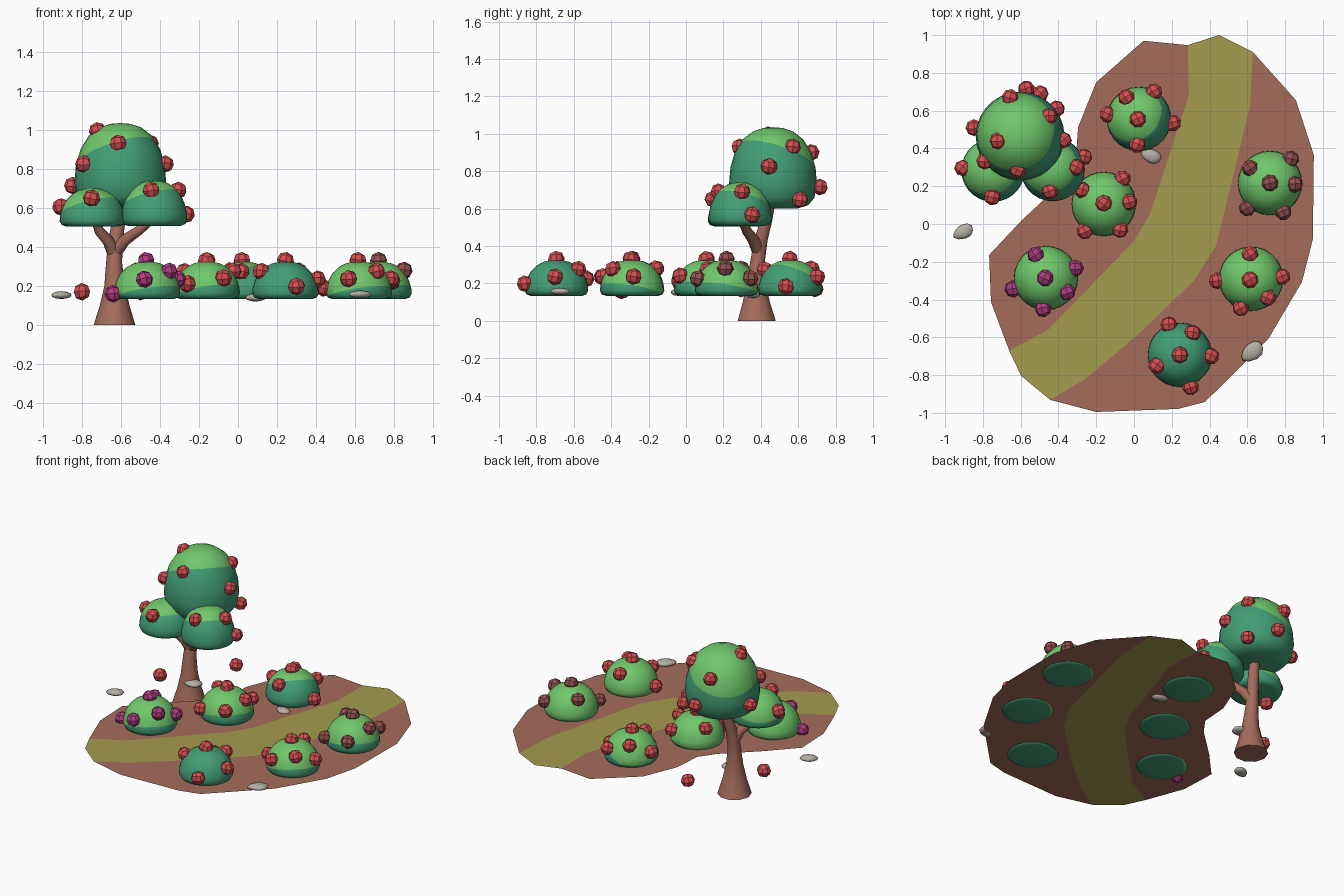
import bpy, bmesh, math, random
from mathutils import Vector, Matrix, Euler

if "Cube" in bpy.data.objects:
    bpy.data.objects.remove(bpy.data.objects["Cube"])

random.seed(4)

def mat(name, r, g, b):
    m = bpy.data.materials.new(name)
    lin = lambda c: ((c / 255 + 0.055) / 1.055) ** 2.4
    m.diffuse_color = (lin(r), lin(g), lin(b), 1)
    m.use_nodes = True
    m.node_tree.nodes["Principled BSDF"].inputs["Base Color"].default_value = m.diffuse_color
    return m

BROWN = mat("brown", 165, 108, 91)
PATH = mat("olive path", 164, 156, 79)
LIGHT = mat("light green", 112, 200, 108)
DARK = mat("dark green", 66, 158, 118)
RED = mat("red", 214, 78, 80)
MAGENTA = mat("magenta", 176, 60, 130)
DULL = mat("dull red", 150, 80, 80)
GREY = mat("stone grey", 180, 175, 165)

def make(name, bm, mats, smooth=None):
    bmesh.ops.recalc_face_normals(bm, faces=bm.faces[:])
    me = bpy.data.meshes.new(name)
    bm.to_mesh(me)
    bm.free()
    for m in mats:
        me.materials.append(m)
    ob = bpy.data.objects.new(name, me)
    bpy.context.collection.objects.link(ob)
    if smooth:
        bpy.ops.object.select_all(action='DESELECT')
        bpy.context.view_layer.objects.active = ob
        ob.select_set(True)
        bpy.ops.object.shade_smooth_by_angle(angle=math.radians(smooth))
    return ob

# Ground: two brown halves and the winding path between them, one flat sheet
G = 0.14
path_left = [(.285, .947), (.29, .68), (.085, .053), (0, -.09), (-.45, -.556), (-.66, -.672)]
path_right = [(.63, .91), (.614, .62), (.434, -.116), (.317, -.30), (.03, -.577),
              (-.25, -.815), (-.444, -.931)]
rim_left = [(-.757, -.413), (-.767, -.164), (-.598, .016), (-.39, .21), (-.31, .32),
            (-.296, .513), (-.2, .75), (.05, .97)]
rim_right = [(-.2, -.995), (.233, -.979), (.376, -.942), (.71, -.61), (.889, -.307),
             (.947, -.08), (.952, .365), (.857, .656)]
path_start, path_end = [(.45, 1.0)], [(-.598, -.804)]
bm = bmesh.new()
for loop, mi in ((path_left + rim_left, 0), (path_right + rim_right, 0),
                 (path_left + path_end + path_right[::-1] + path_start, 1)):
    f = bm.faces.new([bm.verts.new((x, y, G)) for x, y in loop])
    f.material_index = mi
    f.normal_update()
    if f.normal.z < 0:
        f.normal_flip()
bmesh.ops.triangulate(bm, faces=bm.faces[:])
bmesh.ops.remove_doubles(bm, verts=bm.verts[:], dist=1e-4)
ground = make("ground", bm, [BROWN, PATH])
if ground.data.polygons[0].normal.z < 0:
    ground.data.flip_normals()

# Foliage: spun dome, cut by a tilted plane into a light cap and a dark base
LOW = [(0, 0), (.8, 0), (.94, .04), (1, .14), (.985, .3), (.92, .5),
       (.8, .69), (.62, .85), (.4, .95), (.2, .99), (0, 1)]
TALL = [(0, 0), (.55, 0), (.8, .04), (.94, .13), (1, .3), (.97, .5),
        (.87, .69), (.69, .85), (.45, .95), (.22, .99), (0, 1)]

def dome(name, x, y, r, z0, z1, split, tilt, prof=LOW):
    bm = bmesh.new()
    vs = [bm.verts.new((x + a * r, y, z0 + b * (z1 - z0))) for a, b in prof]
    es = [bm.edges.new(p) for p in zip(vs, vs[1:])]
    bmesh.ops.spin(bm, geom=vs + es, cent=(x, y, 0), axis=(0, 0, 1),
                   angle=2 * math.pi, steps=28)
    bmesh.ops.remove_doubles(bm, verts=bm.verts[:], dist=1e-4)
    co, no = Vector((x, y, split)), Vector((-tilt, tilt, 1)).normalized()
    bmesh.ops.bisect_plane(bm, geom=bm.verts[:] + bm.edges[:] + bm.faces[:],
                           plane_co=co, plane_no=no)
    for f in bm.faces:
        mid = f.calc_center_median()
        f.material_index = 0 if (mid - co).dot(no) > 0 and mid.z > z0 + .002 else 1
    make(name, bm, [LIGHT, DARK], 60)

# Fruit: six sides of 2 x 2 quads rounded into a faceted ball
SIDES = [Matrix.Rotation(k * math.pi / 2, 3, 'X') for k in range(4)] + \
        [Matrix.Rotation(s * math.pi / 2, 3, 'Y') for s in (-1, 1)]

def fruits(name, points, material, r=.045):
    bm = bmesh.new()
    for p in points:
        rot = Euler((random.uniform(-.2, .2), random.uniform(-.2, .2),
                     random.uniform(0, 1.5))).to_matrix()
        for side in SIDES:
            for i in (-1, 0):
                for j in (-1, 0):
                    quad = [(i, j), (i + 1, j), (i + 1, j + 1), (i, j + 1)]
                    bm.faces.new([bm.verts.new(Vector(p) + rot @ side @ Vector((a, b, 1)).normalized() * r)
                                  for a, b in quad])
    bmesh.ops.remove_doubles(bm, verts=bm.verts[:], dist=1e-4)
    make(name, bm, [material])

# Bushes: centre, cap height, cap tilt, fruit colour, fruit positions
bushes = [
    (.026, .556, .245, .4, RED, [(-.04, .67), (.106, .70), (-.14, .58), (.02, .555), (.206, .534), (.016, .42)]),
    (-.16, .106, .175, .15, RED, [(-.06, .24), (-.275, .18), (-.16, .11), (-.026, .116), (-.074, -.03), (-.26, -.037)]),
    (.72, .217, .17, .15, DULL, [(.83, .344), (.614, .296), (.72, .217), (.85, .21), (.79, .063), (.60, .085)]),
    (.62, -.29, .165, .15, RED, [(.614, -.16), (.783, -.28), (.614, -.296), (.44, -.30), (.71, -.39), (.566, -.444)]),
    (.243, -.693, .5, .15, RED, [(.185, -.534), (.31, -.577), (.243, -.693), (.407, -.70), (.12, -.75), (.30, -.862)]),
    (-.466, -.286, .165, .15, MAGENTA, [(-.52, -.164), (-.31, -.233), (-.47, -.286), (-.64, -.344), (-.354, -.36), (-.48, -.45)]),
]
for i, (x, y, split, tilt, col, pts) in enumerate(bushes, 1):
    dome(f"bush_{i}", x, y, .17, .133, .325, split, tilt)
    fruits(f"bush_fruit_{i}", [(a, b, .16 + .17 * math.sqrt(max(0, 1 - (math.hypot(a - x, b - y) / .183) ** 2)))
                               for a, b in pts], col)

# Tree crown
dome("crown_top", -.603, .465, .235, .60, 1.035, .89, .32, TALL)
dome("crown_left", -.746, .285, .168, .505, .70, .61, .25)
dome("crown_right", -.43, .29, .17, .508, .74, .655, .25)
fruits("tree_fruit", [(-.72, .44, .995), (-.79, .333, .825), (-.614, .286, .93), (-.374, .444, .825),
                      (-.45, .57, .93), (-.655, .67, .90), (-.847, .51, .715), (-.57, .715, .715),
                      (-.41, .61, .647), (-.907, .296, .605), (-.75, .143, .65),
                      (-.307, .30, .69), (-.445, .175, .69), (-.265, .355, .567)], RED)
fruits("fallen_fruit", [(-.8, .297, .17), (-.497, .69, .17)], RED)

# Trunk and branches: tapered tubes, x y z radius
def tube(bm, pts, level=False, n=10):
    rings = []
    for i, (x, y, z, r) in enumerate(pts):
        d = Vector(pts[min(i + 1, len(pts) - 1)][:3]) - Vector(pts[max(i - 1, 0)][:3])
        q = Matrix.Identity(3) if level else d.to_track_quat('Z', 'Y').to_matrix()
        rings.append([bm.verts.new(Vector((x, y, z)) + q @ Vector(
            (r * math.cos(2 * math.pi * k / n), r * math.sin(2 * math.pi * k / n), 0))) for k in range(n)])
    for a, b in zip(rings, rings[1:]):
        for k in range(n):
            bm.faces.new((a[k], a[(k + 1) % n], b[(k + 1) % n], b[k]))
    bm.faces.new(rings[0][::-1])
    bm.faces.new(rings[-1])

bm = bmesh.new()
tube(bm, [(-.633, .378, 0, .107), (-.632, .376, .1, .076), (-.632, .375, .2, .053),
          (-.635, .383, .32, .041), (-.628, .40, .43, .038), (-.61, .43, .54, .034), (-.605, .45, .64, .03)], True)
tube(bm, [(-.635, .39, .36, .034), (-.665, .36, .43, .03), (-.71, .325, .48, .026), (-.735, .30, .55, .022)])
tube(bm, [(-.63, .39, .37, .034), (-.58, .36, .435, .03), (-.50, .32, .49, .024), (-.44, .295, .54, .02)])
make("tree_trunk", bm, [BROWN], 50)

# Flat pebbles: x, y, z, length, width, turn
for i, (x, y, z, l, w, turn) in enumerate([
        (-.905, -.042, .153, .057, .038, .4), (.09, .36, .14, .055, .036, -.4),
        (.625, -.677, .157, .066, .046, .6), (-.578, .339, .156, .058, .045, .2)], 1):
    bm = bmesh.new()
    bmesh.ops.create_icosphere(bm, subdivisions=2, radius=1)
    rot = Matrix.Rotation(turn, 3, 'Z')
    for v in bm.verts:
        k = 1 + .18 * v.co.x * v.co.y
        v.co = rot @ Vector((v.co.x * l * k, v.co.y * w * (1 + .2 * v.co.x), v.co.z * .02)) + Vector((x, y, z))
    make(f"pebble_{i}", bm, [GREY], 60)
